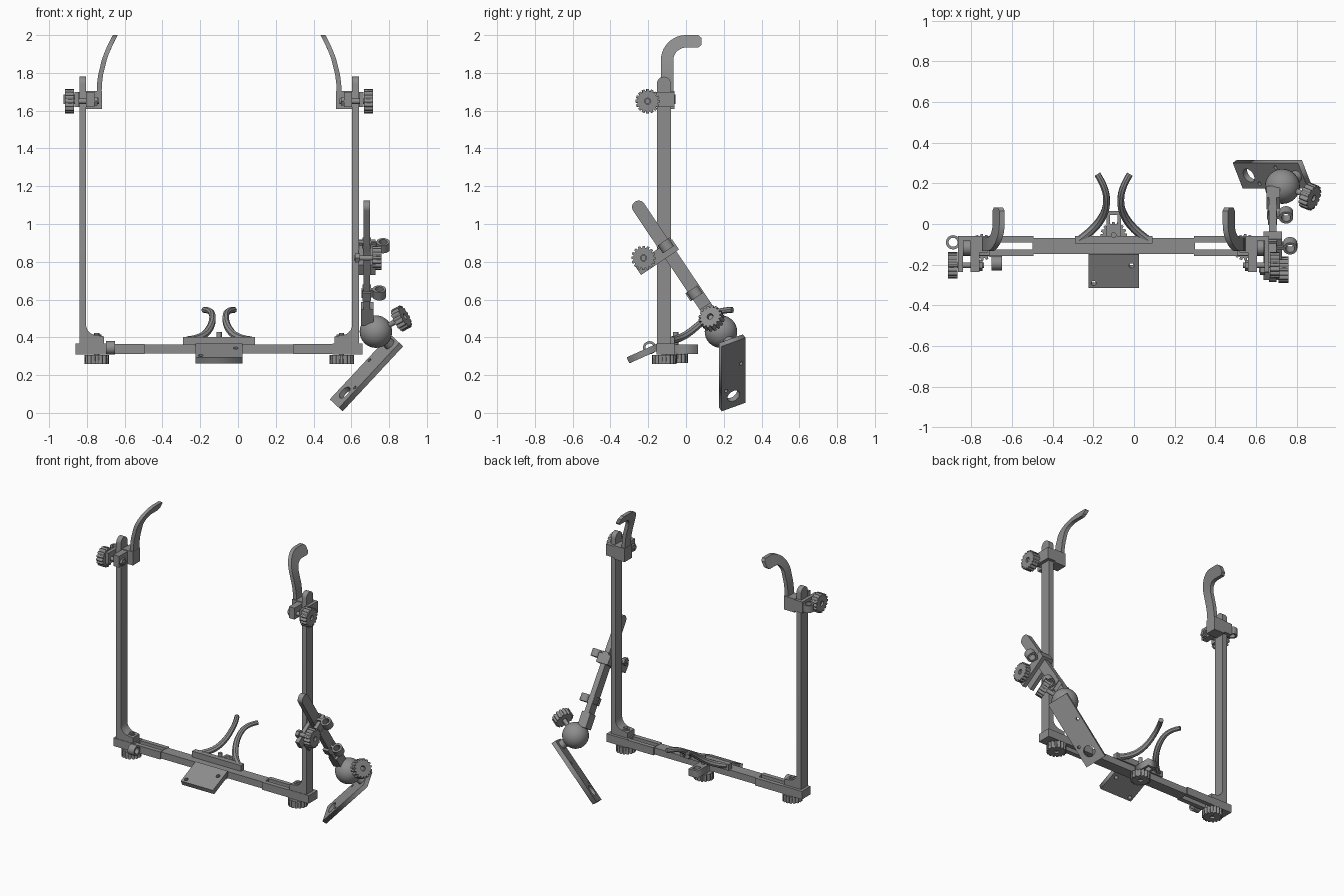
import bpy, bmesh, math
from mathutils import Matrix, Vector as V

if "Cube" in bpy.data.objects:
    bpy.data.objects.remove(bpy.data.objects["Cube"])

grey = bpy.data.materials.new("mid grey plastic")
grey.diffuse_color = (0.27, 0.27, 0.27, 1)
grey.use_nodes = True
grey.node_tree.nodes["Principled BSDF"].inputs["Base Color"].default_value = grey.diffuse_color
MID = -0.1  # mirror plane of the frame


def finish(ob, smooth=False):
    bpy.ops.object.select_all(action='DESELECT')
    ob.select_set(True)
    bpy.context.view_layer.objects.active = ob
    if ob.type == 'CURVE':
        bpy.ops.object.convert(target='MESH')
        ob = bpy.context.object
    ob.data.materials.clear()
    ob.data.materials.append(grey)
    if smooth:
        bpy.ops.object.shade_smooth_by_angle(angle=math.radians(35))
    return ob


def frame(o, x, y):
    x, y = V(x).normalized(), V(y).normalized()
    return Matrix.Translation(o) @ Matrix((x, y, x.cross(y))).transposed().to_4x4()


def along(o, axis):
    return Matrix.Translation(o) @ V(axis).to_track_quat('Z', 'Y').to_matrix().to_4x4()


def circle(r, n=24, cx=0, cy=0):
    return [(cx + r * math.cos(2 * math.pi * i / n), cy + r * math.sin(2 * math.pi * i / n)) for i in range(n)]


def rect(x0, x1, y0, y1):
    return [(x0, y0), (x1, y0), (x1, y1), (x0, y1)]


def round_bar(x0, x1, h):
    # strip along local x with a rounded end at x0
    arc = [(x0 + h - h * math.sin(a), h * math.cos(a)) for a in [math.pi * i / 12 for i in range(13)]]
    return arc + [(x1, -h), (x1, h)]


def plate(name, loops, t, M, smooth=False):
    # flat outline with holes, extruded to thickness t about its own plane
    cu = bpy.data.curves.new(name, 'CURVE')
    cu.dimensions, cu.fill_mode, cu.extrude = '2D', 'BOTH', t / 2
    for pts in loops:
        sp = cu.splines.new('POLY')
        sp.points.add(len(pts) - 1)
        for p, c in zip(sp.points, pts):
            p.co = (c[0], c[1], 0, 1)
        sp.use_cyclic_u = True
    ob = bpy.data.objects.new(name, cu)
    bpy.context.collection.objects.link(ob)
    ob.matrix_world = M
    return finish(ob, smooth)


def box(name, x, y, z, M=Matrix()):
    bm = bmesh.new()
    bmesh.ops.create_cube(bm, size=1)
    for v in bm.verts:
        v.co = [a + (b - a) * (c + 0.5) for (a, b), c in zip((x, y, z), v.co)]
    bmesh.ops.recalc_face_normals(bm, faces=bm.faces)
    me = bpy.data.meshes.new(name)
    bm.to_mesh(me)
    bm.free()
    ob = bpy.data.objects.new(name, me)
    bpy.context.collection.objects.link(ob)
    ob.matrix_world = M
    return finish(ob)


def rod(name, a, b, r, n=20):
    a, b = V(a), V(b)
    return plate(name, [circle(r, n)], (b - a).length, along((a + b) / 2, b - a), True)


def knob(name, c, axis, shaft):
    # toothed thumb knob, with its screw running back against the axis
    c, axis = V(c), V(axis).normalized()
    teeth = []
    for i in range(16):
        for k, r in ((-.3, .065), (.2, .065), (.32, .054), (.58, .054)):
            a = 2 * math.pi * (i + k) / 16
            teeth.append((r * math.cos(a), r * math.sin(a)))
    plate(name, [teeth, circle(.017, 12)], .048, along(c, axis))
    rod(name + "_screw", c - axis * shaft, c + axis * .012, .014, 12)


def clip(name, c, axis, t=.05):
    plate(name, [circle(.035), circle(.022)], t, along(c, axis), True)


def hook(name, s):
    # curved strip: side profile swept in y-z, leaning inward with height
    path = [(-.1, 1.64 + .05 * i, 1, 0) for i in range(4)]
    for i in range(11):
        a = math.pi / 2 * i / 10
        path.append((-.1 * math.cos(a), 1.867 + .1 * math.sin(a), math.cos(a), -math.sin(a)))
    path += [(.03, 1.967, 0, -1), (.065, 1.967, 0, -1), (.082, 1.967, 0, -.55)]
    bm, rings = bmesh.new(), []
    for y, z, ny, nz in path:
        ring = []
        for w, t in ((-.033, -.013), (.033, -.013), (.033, .013), (-.033, .013)):
            zz = z + nz * w
            d = .635 - .08 * (max(0, zz - 1.70) / .29) ** 2
            ring.append(bm.verts.new((MID + s * (d + t), y + ny * w, zz)))
        rings.append(ring)
    for a, b in zip(rings, rings[1:]):
        for i in range(4):
            bm.faces.new((a[i], a[(i + 1) % 4], b[(i + 1) % 4], b[i]))
    bm.faces.new(rings[0])
    bm.faces.new(rings[-1])
    bmesh.ops.recalc_face_normals(bm, faces=bm.faces)
    me = bpy.data.meshes.new(name)
    bm.to_mesh(me)
    bm.free()
    ob = bpy.data.objects.new(name, me)
    bpy.context.collection.objects.link(ob)
    finish(ob, True)


def cradle_arm(name, s):
    cu = bpy.data.curves.new(name, 'CURVE')
    cu.dimensions, cu.bevel_depth, cu.bevel_resolution, cu.use_fill_caps = '3D', .018, 2, True
    sp = cu.splines.new('NURBS')
    pts = [(.17, -.08, .385, 1.1), (.10, -.03, .39, 1.2), (.045, .04, .44, 1.1), (.03, .11, .505, 1),
           (.04, .18, .545, .9), (.08, .245, .545, .9)]
    sp.points.add(len(pts) - 1)
    for p, (d, y, z, r) in zip(sp.points, pts):
        p.co, p.radius = (MID + s * d, y, z, 1), r
    sp.use_endpoint_u, sp.order_u, sp.resolution_u = True, 4, 6
    ob = bpy.data.objects.new(name, cu)
    bpy.context.collection.objects.link(ob)
    finish(ob, True)


# Bottom cross bar and centre cradle
box("cross_bar", (-.5, .3), (-.147, -.07), (.315, .362))
box("cradle_base", (-.29, .09), (-.097, -.06), (.36, .403))
plate("cradle_slot_tab", [rect(-.035, .035, -.07, .063), rect(-.018, .018, .0, .045)], .05,
      Matrix.Translation((MID, 0, .337)))
knob("cradle_knob", (MID, -.055, .287), (0, 0, -1), .14)
plate("front_plate", [rect(-.125, .125, -.09, .09), circle(.013, 12, -.098, -.065), circle(.013, 12, .088, .03)],
      .035, frame((MID, -.225, .315), (1, 0, 0), (0, .91, .41)))

# Mirrored side parts
for side, s in (("left", -1), ("right", 1)):
    def sbox(name, d, y, z):
        box(f"{side}_{name}", tuple(sorted((MID + s * d[0], MID + s * d[1]))), y, z)

    def at(d, y, z):
        return (MID + s * d, y, z)

    cradle_arm(f"{side}_cradle_arm", s)
    # slotted slide rails and foot
    sbox("rail_front", (.395, .62), (-.157, -.125), (.312, .365))
    sbox("rail_back", (.395, .62), (-.09, -.06), (.312, .365))
    sbox("foot", (.6, .76), (-.157, -.06), (.31, .367))
    # upright with rounded top and filleted base
    plate(f"{side}_upright", [round_bar(-1.78, -.34, .037)], .036,
          frame(at(.722, -.117, 0), (0, 0, -1), (0, 1, 0)), True)
    fillet = [(.74, .36), (.74, .46), (.705, .47)]
    fillet += [(.645 + .06 * math.cos(a), .47 - .06 * math.sin(a)) for a in [math.pi / 2 * i / 6 for i in range(1, 7)]]
    fillet += [(.61, .405), (.61, .36)]
    plate(f"{side}_fillet", [[(s * d, z) for d, z in fillet]], .074,
          frame((MID, -.117, 0), (1, 0, 0), (0, 0, 1)), True)
    knob(f"{side}_foot_knob", at(.648, -.115, .283), (0, 0, -1), .14)
    rod(f"{side}_foot_nut", at(.648, -.115, .40), at(.648, -.115, .415), .026, 6)
    # top hook with its clamp
    hook(f"{side}_hook", s)
    sbox("hook_block", (.62, .704), (-.14, -.06), (1.61, 1.705))
    sbox("clamp_back", (.62, .765), (-.08, -.06), (1.62, 1.70))
    sbox("clamp_outer", (.742, .765), (-.235, -.06), (1.62, 1.70))
    sbox("clamp_lug", (.66, .704), (-.235, -.14), (1.62, 1.70))
    knob(f"{side}_clamp_knob", at(.792, -.203, 1.65), (s, 0, 0), .155)
    rod(f"{side}_clamp_nut", at(.645, -.203, 1.65), at(.665, -.203, 1.65), .027, 6)

# Cable clips on the left side
clip("left_foot_clip", (-.675, -.193, .345), (1, 0, 0))
clip("left_top_clip", (-.89, -.09, 1.66), (0, 0, 1))

# Slanted side arm: local x runs down the arm, local y across it
arm = frame((.682, -.1, .865), (0, .558, -.83), (0, .83, .558))
plate("slanted_arm", [round_bar(-.305, .44, .035)], .036, arm, True)
box("arm_clamp_inner", (-.03, .035), (-.19, .05), (.018, .045), arm)
box("arm_clamp_outer", (-.03, .035), (-.19, .05), (-.045, -.018), arm)
box("arm_clamp_back", (-.03, .035), (.036, .052), (-.045, .045), arm)
knob("arm_knob", (.735, -.225, .82), (1, 0, 0), .12)
rod("arm_nut", (.62, -.225, .82), (.645, -.225, .82), .027, 6)
for i, c in enumerate(((.768, -.107, .885), (.748, .045, .635))):
    clip(f"arm_clip_{i + 1}", c, (0, .558, -.83))
    a = frame((.682, c[1], c[2]), (0, .558, -.83), (0, .83, .558))
    box(f"arm_clip_band_{i + 1}", (-.025, .025), (-.042, .042), (-.022, .022), a)
    box(f"arm_clip_stem_{i + 1}", (-.025, .025), (-.01, .01), (-c[0] + .72, -.0), a)
    box(f"arm_clip_link_{i + 1}", (-.025, .025), (-.008, .008), (.0, c[0] - .682 - .024), a)

# Ball joint with its knob
ball = V((.73, .185, .43))
box("ball_neck", (.36, .46), (-.035, .035), (-.03, .035), arm)
bpy.ops.mesh.primitive_uv_sphere_add(segments=32, ring_count=16, radius=.086, location=ball)
bpy.context.object.name = "ball_joint"
finish(bpy.context.object, True)
knob("ball_knob", (.865, .135, .5), (.83, -.33, .45), .13)

# Tilted mounting plate with holes, joined to the ball by a stem
L, W = V((.68, 0, .73)), V((-.34, .88, .317))
tilt = frame((.68, .245, .212), L, W)
plate("mount_plate", [rect(-.235, .235, -.071, .071), circle(.037, 24, -.155, 0),
                      circle(.01, 12, -.1, -.045), circle(.01, 12, .06, .045)], .03, tilt)
n = L.cross(W).normalized()
rod("ball_stem", ball, ball - n * .12, .03)
